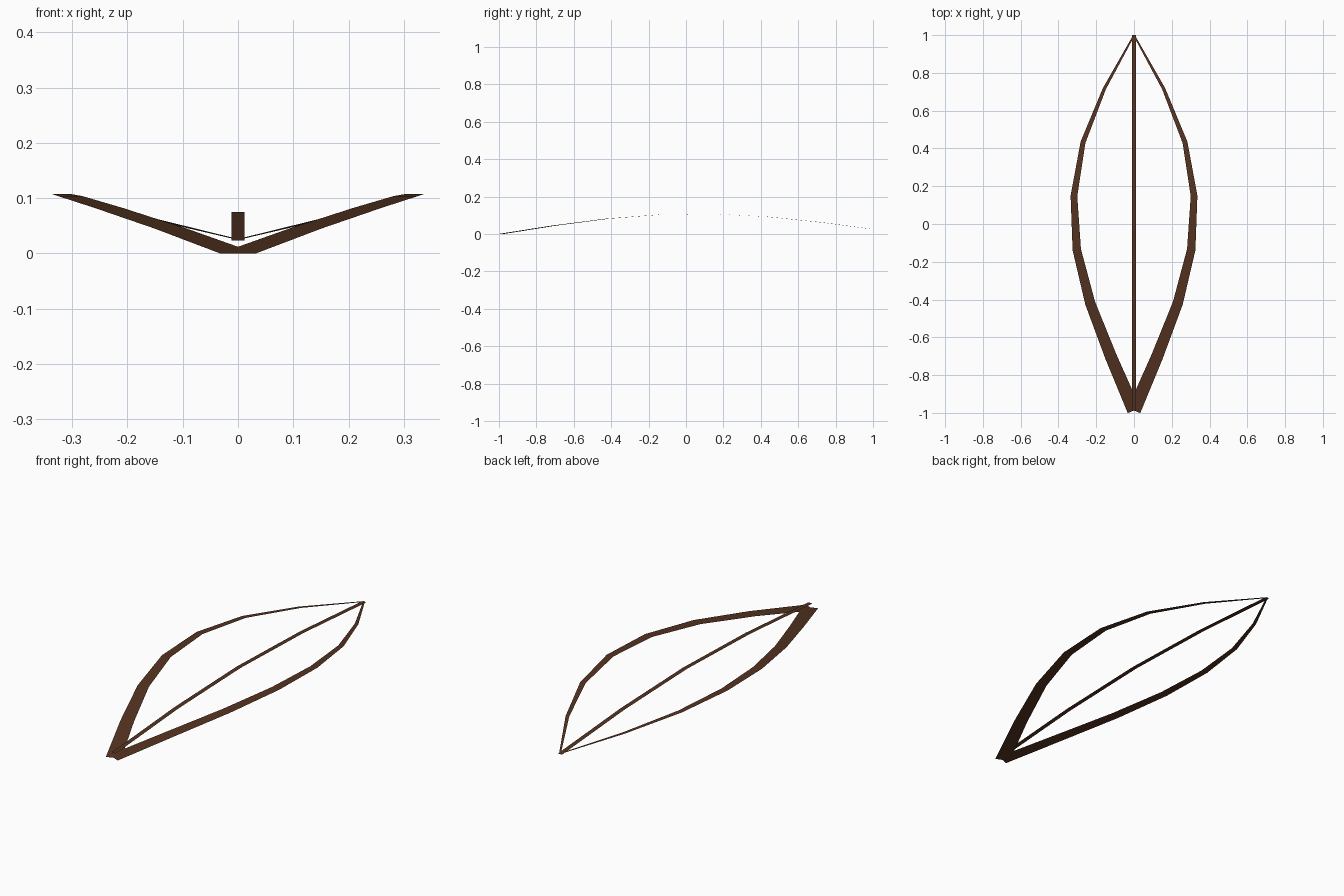
import bpy, math
from mathutils import Vector

if "Cube" in bpy.data.objects:
    bpy.data.objects.remove(bpy.data.objects["Cube"])

brown = bpy.data.materials.new("dark_brown")
brown.diffuse_color = (0.09, 0.033, 0.015, 1)
brown.use_nodes = True
brown.node_tree.nodes["Principled BSDF"].inputs["Base Color"].default_value = brown.diffuse_color


def ribbon(name, path, widths):
    """Flat strip following a path, level across its width."""
    verts, faces = [], []
    for i, p in enumerate(path):
        a, b = path[max(i - 1, 0)], path[min(i + 1, len(path) - 1)]
        d = Vector((b.x - a.x, b.y - a.y, 0)).normalized()
        side = Vector((d.y, -d.x, 0)) * widths[i]
        verts += [p - side, p + side]
        if i:
            k = 2 * i
            faces.append((k - 2, k - 1, k + 1, k))
    mesh = bpy.data.meshes.new(name)
    mesh.from_pydata(verts, [], faces)
    mesh.materials.append(brown)
    obj = bpy.data.objects.new(name, mesh)
    bpy.context.collection.objects.link(obj)
    return obj


# curved side rims, wide at the front and tapering to the back tip
Y0 = -0.987
half_x = [0, 0.122, 0.232, 0.303, 0.318, 0.270, 0.157, 0]
rim_widths = [0.036 - 0.032 * i / 7 for i in range(8)]
for name, s in (("right_rim", 1), ("left_rim", -1)):
    path = []
    for i, x in enumerate(half_x):
        t = i / 7
        path.append(Vector((s * x, Y0 + (1 - Y0) * t,
                            0.025 * t + 0.095 * math.sin(math.pi * t))))
    ribbon(name, path, rim_widths)

# straight arched rib down the middle
rib = [Vector((0, Y0 + (1 - Y0) * i / 4,
               0.023 + 0.052 * math.sin(math.pi * i / 4))) for i in range(5)]
ribbon("middle_rib", rib, [0.0115] * 5)
